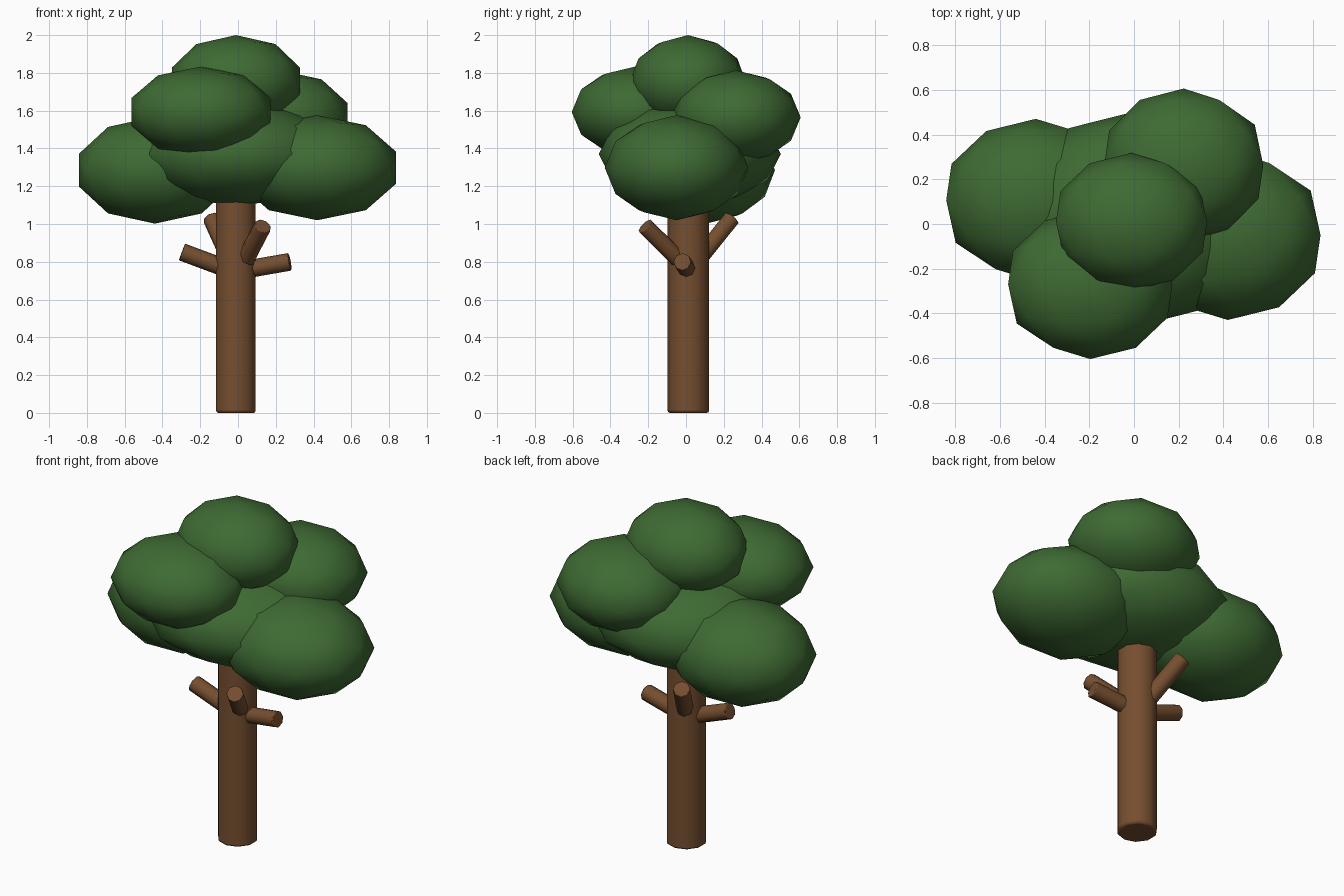
import bpy, math
from mathutils import Vector

if "Cube" in bpy.data.objects:
    bpy.data.objects.remove(bpy.data.objects["Cube"])


def material(name, color):
    m = bpy.data.materials.new(name)
    m.diffuse_color = (*color, 1)
    m.use_nodes = True
    m.node_tree.nodes["Principled BSDF"].inputs["Base Color"].default_value = m.diffuse_color
    return m


BARK = material("bark_brown", (0.18, 0.077, 0.029))
LEAF = material("leaf_green", (0.048, 0.143, 0.033))


def finish(name, mat, angle):
    ob = bpy.context.object
    ob.name = name
    ob.data.materials.append(mat)
    bpy.ops.object.transform_apply(location=False, rotation=True, scale=True)
    bpy.ops.object.shade_smooth_by_angle(angle=math.radians(angle))
    return ob


def leaf_clump(name, center, radii):
    # low-poly ball whose pole points along y, then squashed
    bpy.ops.mesh.primitive_ico_sphere_add(subdivisions=2, radius=1, location=center,
                                          rotation=(math.pi / 2, 0, 0))
    ob = bpy.context.object
    bpy.ops.object.transform_apply(location=False, rotation=True, scale=False)
    ob.scale = radii
    finish(name, LEAF, 60)


def rod(name, a, b, radius, sides, bevel):
    a, b = Vector(a), Vector(b)
    d = b - a
    bpy.ops.mesh.primitive_cylinder_add(vertices=sides, radius=radius, depth=d.length,
                                        location=(a + b) / 2,
                                        rotation=d.to_track_quat('Z', 'Y').to_euler())
    ob = finish(name, BARK, 50)
    if bevel:
        mod = ob.modifiers.new("rounded_rim", 'BEVEL')
        mod.width = bevel
        mod.segments = 2
        mod.limit_method = 'ANGLE'
        mod.angle_limit = math.radians(60)


# Trunk
rod("trunk", (-0.011, 0.013, 0), (-0.011, 0.013, 1.25), 0.11, 10, 0.012)

# Branch stubs
for name, base, tip in [
    ("branch_left", (-0.01, 0.013, 0.745), (-0.297, 0.01, 0.852)),
    ("branch_right", (-0.01, 0.013, 0.75), (0.275, -0.02, 0.80)),
    ("branch_front", (0.02, 0.0, 0.775), (0.132, -0.218, 0.99)),
    ("branch_back", (-0.011, 0.013, 0.745), (-0.14, 0.242, 1.03)),
]:
    rod(name, base, tip, 0.047, 8, 0.005)

# Leaf clumps
for name, center, radii in [
    ("leaves_center", (-0.005, 0.02, 1.37), (0.542, 0.482, 0.278)),
    ("leaves_left", (-0.44, 0.107, 1.285), (0.422, 0.364, 0.283)),
    ("leaves_right", (0.42, -0.05, 1.298), (0.437, 0.38, 0.278)),
    ("leaves_front", (-0.196, -0.27, 1.593), (0.387, 0.335, 0.24)),
    ("leaves_back", (0.223, 0.265, 1.565), (0.374, 0.342, 0.248)),
    ("leaves_top", (-0.011, 0.01, 1.752), (0.356, 0.308, 0.248)),
]:
    leaf_clump(name, center, radii)
